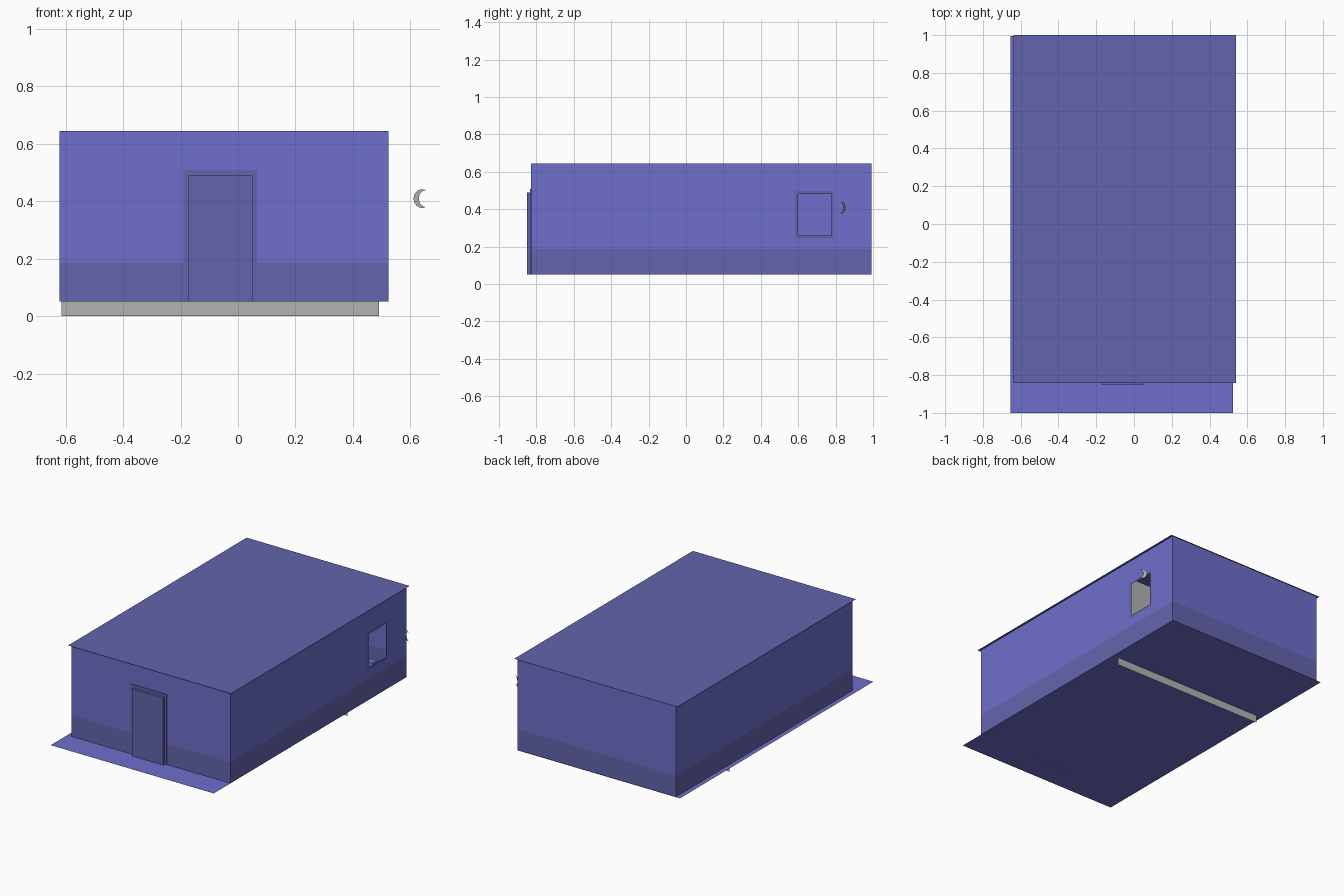
import bpy, math

if "Cube" in bpy.data.objects:
    bpy.data.objects.remove(bpy.data.objects["Cube"])


def material(name, srgb):
    m = bpy.data.materials.new(name)
    lin = [((c / 255 + 0.055) / 1.055) ** 2.4 for c in srgb]
    m.diffuse_color = (*lin, 1)
    m.use_nodes = True
    m.node_tree.nodes["Principled BSDF"].inputs["Base Color"].default_value = m.diffuse_color
    return m


WALL = material("light blue", (110, 110, 204))
TRIM = material("dull blue", (100, 100, 174))
GREY = material("grey", (180, 180, 180))


def make(name, verts, faces, mats, idx=None):
    me = bpy.data.meshes.new(name)
    me.from_pydata(verts, [], faces)
    for m in mats:
        me.materials.append(m)
    for i, k in enumerate(idx or []):
        me.polygons[i].material_index = k
    ob = bpy.data.objects.new(name, me)
    bpy.context.collection.objects.link(ob)
    return ob


def sheet(name, place, us, vs, mats, rule=lambda u, v: 0, flip=False):
    """Flat grid of cells; rule gives a material index, or None for a hole."""
    n = len(us)
    verts = [place(u, v) for v in vs for u in us]
    faces, idx = [], []
    for j in range(len(vs) - 1):
        for i in range(n - 1):
            k = rule((us[i] + us[i + 1]) / 2, (vs[j] + vs[j + 1]) / 2)
            if k is None:
                continue
            a = j * n + i
            f = [a, a + 1, a + n + 1, a + n]
            faces.append(f[::-1] if flip else f)
            idx.append(k)
    return make(name, verts, faces, mats, idx)


def box(name, lo, hi, mat):
    verts = [(x, y, z) for x in (lo[0], hi[0]) for y in (lo[1], hi[1]) for z in (lo[2], hi[2])]
    faces = [(0, 1, 3, 2), (4, 6, 7, 5), (0, 4, 5, 1), (2, 3, 7, 6), (0, 2, 6, 4), (1, 5, 7, 3)]
    return make(name, verts, faces, [mat])


X0, X1, Y0, Y1 = -0.622, 0.524, -0.828, 0.992
Z0, ZB, Z1 = 0.05, 0.187, 0.645


def band(u, v):
    return 1 if v < ZB else 0


def window_wall(y, z):
    if 0.6 < y < 0.777 and 0.26 < z < 0.48:
        return None                       # window opening
    if 0.584 < y < 0.79 and 0.244 < z < 0.497:
        return 1                          # window surround
    return band(y, z)


# walls with a darker skirting band
both = [WALL, TRIM]
sheet("front_wall", lambda u, v: (u, Y0, v), [X0, X1], [Z0, ZB, Z1], both, band)
sheet("back_wall", lambda u, v: (u, Y1, v), [X0, X1], [Z0, ZB, Z1], both, band, True)
sheet("left_wall", lambda u, v: (X0, u, v), [Y0, Y1], [Z0, ZB, Z1], both, band, True)
sheet("right_wall", lambda u, v: (X1, u, v), [Y0, 0.584, 0.6, 0.777, 0.79, Y1],
      [Z0, ZB, 0.244, 0.26, 0.48, 0.497, Z1], both, window_wall)

# roof, floor and inner partition
sheet("roof", lambda u, v: (u, v, Z1), [-0.638, 0.54], [-0.842, 1.0], [TRIM])
sheet("floor", lambda u, v: (u, v, Z0), [-0.653, 0.525], [-1.0, 0.995], [WALL])
sheet("partition", lambda u, v: (u, 0.432, v), [-0.615, 0.49], [0.0, Z1 - 0.002], [GREY])

# door and its surround
box("door_surround", (-0.19, Y0 - 0.005, Z0), (0.066, Y0, 0.508), TRIM)
box("door", (-0.172, -0.849, Z0 + 0.001), (0.052, Y0 - 0.004, 0.49), TRIM)

# small block standing inside behind the window
box("stool", (0.355, 0.815, Z0), (0.405, 0.86, 0.175), WALL)

# thin crescent ornament outside the window
N, R = 14, 0.0325
tip = math.acos(0.0145 / R)
verts = []
for i in range(N + 1):
    t = i / N
    a = tip + (2 * math.pi - 2 * tip) * t
    th = R * math.sin(tip)
    w = math.cos(math.pi * (t - 0.5))
    outer = (R + R * math.cos(a), R * math.sin(a))
    inner = (0.047 - 0.026 * w, th * math.cos(math.pi * t))
    for u, z in (outer, inner):
        verts.append((0.611 + 0.895 * u, 0.852 - 0.55 * u, 0.409 + z))
faces = [(2 * i, 2 * i + 2, 2 * i + 3, 2 * i + 1) for i in range(N)]
make("crescent", verts, faces, [GREY])
